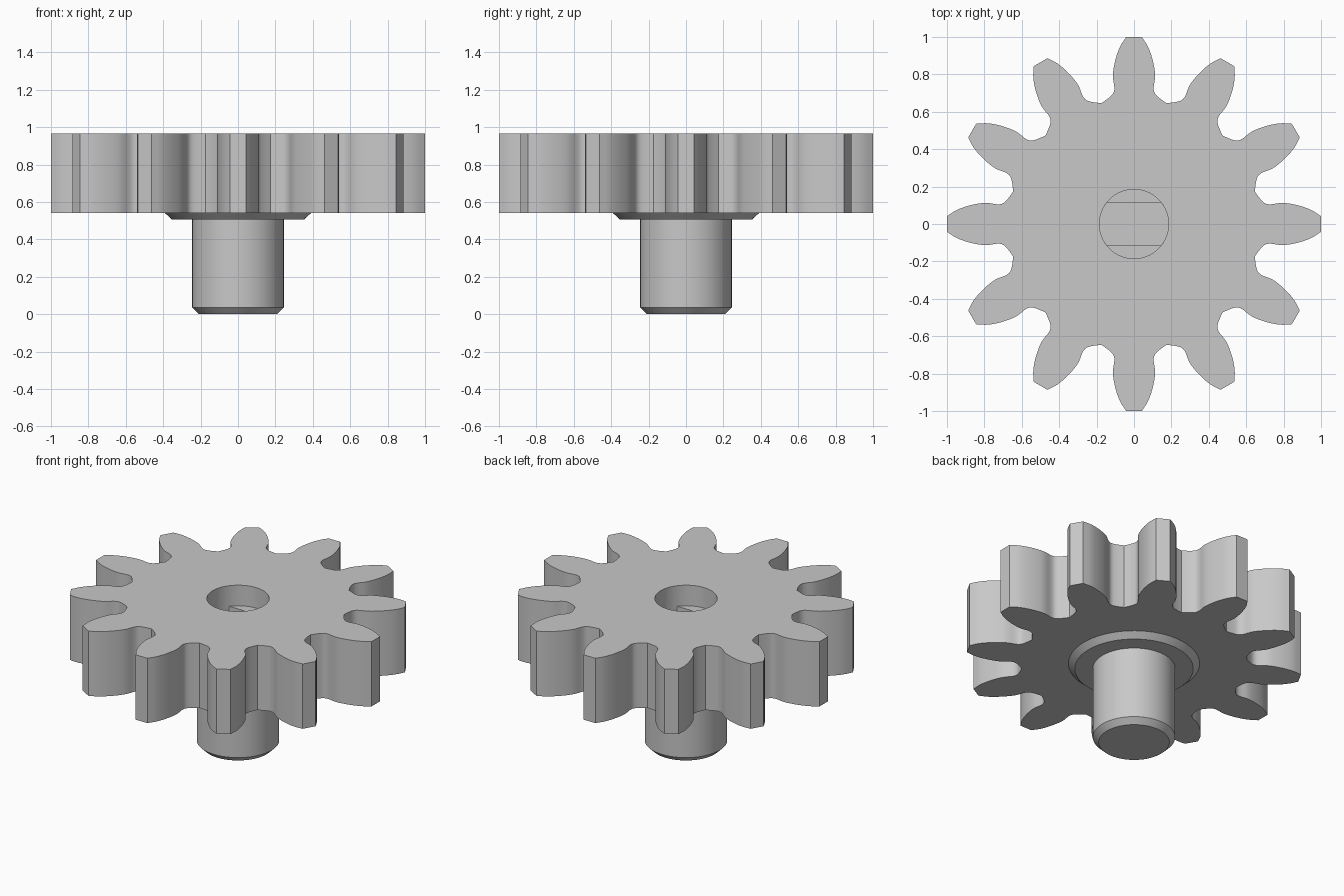
import bpy, bmesh, math
from mathutils import Matrix, Vector

if "Cube" in bpy.data.objects:
    bpy.data.objects.remove(bpy.data.objects["Cube"], do_unlink=True)

TEETH, SEGMENTS = 12, 64
GEAR_BOTTOM, GEAR_TOP = 0.54, 0.965
LEDGE, SLOT_FLOOR = 0.83, 0.3
BORE, FLAT = 0.185, 0.115

grey = bpy.data.materials.new("plain grey")
grey.use_nodes = True
grey.diffuse_color = (0.58, 0.58, 0.58, 1)
grey.node_tree.nodes["Principled BSDF"].inputs["Base Color"].default_value = grey.diffuse_color


def make_object(name, bm):
    bmesh.ops.recalc_face_normals(bm, faces=bm.faces[:])
    mesh = bpy.data.meshes.new(name)
    bm.to_mesh(mesh)
    bm.free()
    mesh.materials.append(grey)
    obj = bpy.data.objects.new(name, mesh)
    bpy.context.collection.objects.link(obj)
    return obj


def prism(name, outline, bottom, top):
    bm = bmesh.new()
    face = bm.faces.new([bm.verts.new((p[0], p[1], bottom)) for p in outline])
    grown = bmesh.ops.extrude_face_region(bm, geom=[face], use_keep_orig=True)
    moved = [v for v in grown["geom"] if isinstance(v, bmesh.types.BMVert)]
    bmesh.ops.translate(bm, verts=moved, vec=(0, 0, top - bottom))
    return make_object(name, bm)


def lathe(name, profile):
    bm = bmesh.new()
    verts = [bm.verts.new((r, 0, z)) for r, z in profile]
    edges = [bm.edges.new(pair) for pair in zip(verts, verts[1:])]
    bmesh.ops.spin(bm, geom=verts + edges, axis=(0, 0, 1), cent=(0, 0, 0),
                   angle=math.tau, steps=SEGMENTS)
    bmesh.ops.remove_doubles(bm, verts=bm.verts[:], dist=0.0001)
    return make_object(name, bm)


def smooth_path(points, steps=4):
    # Catmull-Rom curve through the points
    ends = [points[0] * 2 - points[1]] + points + [points[-1] * 2 - points[-2]]
    path = []
    for a, b, c, d in zip(ends, ends[1:], ends[2:], ends[3:]):
        for i in range(steps):
            t = i / steps
            path.append(0.5 * (2 * b + (c - a) * t + (2 * a - 5 * b + 4 * c - d) * t * t
                               + (3 * b - a - 3 * c + d) * t ** 3))
    return path + [points[-1]]


def cut(target, cutter):
    mod = target.modifiers.new("pocket", 'BOOLEAN')
    mod.operation, mod.solver, mod.object = 'DIFFERENCE', 'EXACT', cutter
    bpy.context.view_layer.objects.active = target
    bpy.ops.object.modifier_apply(modifier=mod.name)


# Outline: one flank from tip to valley, mirrored and repeated round the wheel
half = math.pi / TEETH
valley = Vector((math.sin(half), math.cos(half))) * 0.669
flank = smooth_path([Vector(p) for p in (
    (0.042, 0.999), (0.076, 0.945), (0.1, 0.875), (0.113, 0.795),
    (0.105, 0.73), (0.112, 0.698), (0.138, 0.672))] + [valley])
tooth = [Vector((-p.x, p.y)) for p in reversed(flank[:-1])] + flank
outline = [Matrix.Rotation(-i * math.tau / TEETH, 2) @ p
           for i in range(TEETH) for p in tooth]
gear = prism("gear_wheel", outline, GEAR_BOTTOM, GEAR_TOP)

# Chamfered shaft with the bevelled collar under the wheel
shaft = lathe("shaft_and_collar", [
    (0, 0), (0.21, 0), (0.245, 0.035), (0.245, 0.505),
    (0.352, 0.505), (0.39, GEAR_BOTTOM), (0, GEAR_BOTTOM)])

# Round bore, then a narrower double-flat socket running down into the shaft
circle = [Vector((math.cos(a), math.sin(a))) * BORE
          for a in (math.tau * i / SEGMENTS for i in range(SEGMENTS))]
bore = prism("bore_cutter", circle, LEDGE, GEAR_TOP + 0.1)
corner = math.asin(FLAT / BORE)
arc = [corner * (i / 8 - 1) for i in range(17)]
socket_outline = [Vector((math.cos(a + side), math.sin(a + side))) * BORE
                  for side in (0, math.pi) for a in arc]
socket = prism("socket_cutter", socket_outline, SLOT_FLOOR, LEDGE + 0.05)
cut(gear, bore)
cut(gear, socket)
cut(shaft, socket)
for cutter in (bore, socket):
    bpy.data.objects.remove(cutter, do_unlink=True)

# Smooth the curved walls and keep the crisp edges
bpy.ops.object.select_all(action='DESELECT')
for obj in (gear, shaft):
    obj.select_set(True)
bpy.context.view_layer.objects.active = gear
bpy.ops.object.shade_smooth_by_angle(angle=math.radians(28))
